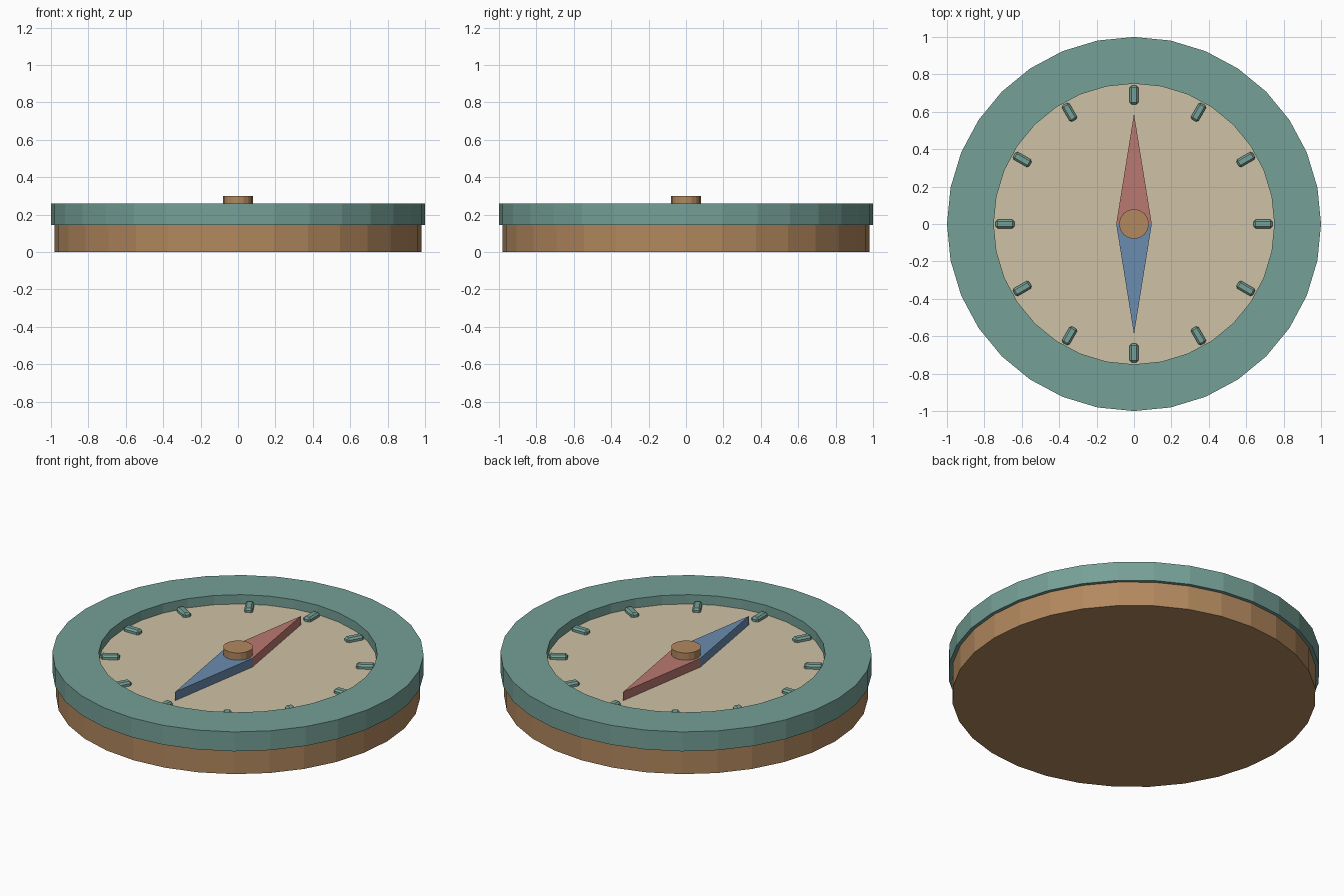
import bpy, bmesh, math

if "Cube" in bpy.data.objects:
    bpy.data.objects.remove(bpy.data.objects["Cube"])

def srgb(r, g, b):
    f = lambda c: c / 12.92 if c <= 0.04045 else ((c + 0.055) / 1.055) ** 2.4
    return (f(r / 255), f(g / 255), f(b / 255), 1)

def material(name, *rgb):
    m = bpy.data.materials.new(name)
    m.diffuse_color = srgb(*rgb)
    m.use_nodes = True
    m.node_tree.nodes["Principled BSDF"].inputs["Base Color"].default_value = m.diffuse_color
    return m

teal = material("teal", 117, 160, 150)
brown = material("brown", 178, 136, 94)
cream = material("cream", 207, 194, 166)
red = material("red", 186, 120, 112)
blue = material("blue", 106, 140, 176)

def finish(name, bm, mat):
    bmesh.ops.recalc_face_normals(bm, faces=bm.faces)
    me = bpy.data.meshes.new(name)
    bm.to_mesh(me)
    bm.free()
    me.materials.append(mat)
    ob = bpy.data.objects.new(name, me)
    bpy.context.collection.objects.link(ob)
    return ob

def prism(name, outline, z0, z1, mat):
    bm = bmesh.new()
    face = bm.faces.new([bm.verts.new((x, y, z0)) for x, y in outline])
    ext = bmesh.ops.extrude_face_region(bm, geom=[face], use_keep_orig=True)
    for v in ext["geom"]:
        if isinstance(v, bmesh.types.BMVert):
            v.co.z = z1
    return finish(name, bm, mat)

def circle(r, n):
    return [(r * math.sin(2 * math.pi * i / n), r * math.cos(2 * math.pi * i / n)) for i in range(n)]

# Case and dial
prism("case_base", circle(0.98, 32), 0, 0.145, brown)
prism("dial", circle(0.76, 32), 0.145, 0.205, cream)

# Bezel: rectangular section swept round the axis
bm = bmesh.new()
section = [(0.75, 0.145), (1.0, 0.145), (1.0, 0.26), (0.75, 0.26)]
loops = [[bm.verts.new((x, y, z)) for x, y in circle(r, 32)] for r, z in section]
for k in range(4):
    a, b = loops[k], loops[(k + 1) % 4]
    for i in range(32):
        j = (i + 1) % 32
        bm.faces.new((a[i], a[j], b[j], b[i]))
finish("bezel", bm, teal)

# Hour-style tick marks
for i in range(12):
    bm = bmesh.new()
    bmesh.ops.create_cube(bm, size=1)
    bmesh.ops.scale(bm, vec=(0.046, 0.1, 0.036), verts=bm.verts)
    bmesh.ops.bevel(bm, geom=bm.edges[:], offset=0.01, segments=1, affect='EDGES')
    ob = finish(f"tick_{i + 1}", bm, teal)
    a = i * math.pi / 6
    ob.location = (0.69 * math.sin(a), 0.69 * math.cos(a), 0.211)
    ob.rotation_euler.z = -a

# Needle halves and centre pivot
prism("needle_north", [(-0.095, 0), (0.095, 0), (0, 0.59)], 0.2, 0.257, red)
prism("needle_south", [(-0.095, 0), (0, -0.59), (0.095, 0)], 0.2, 0.257, blue)
prism("pivot", circle(0.08, 16), 0.2, 0.3, brown)
